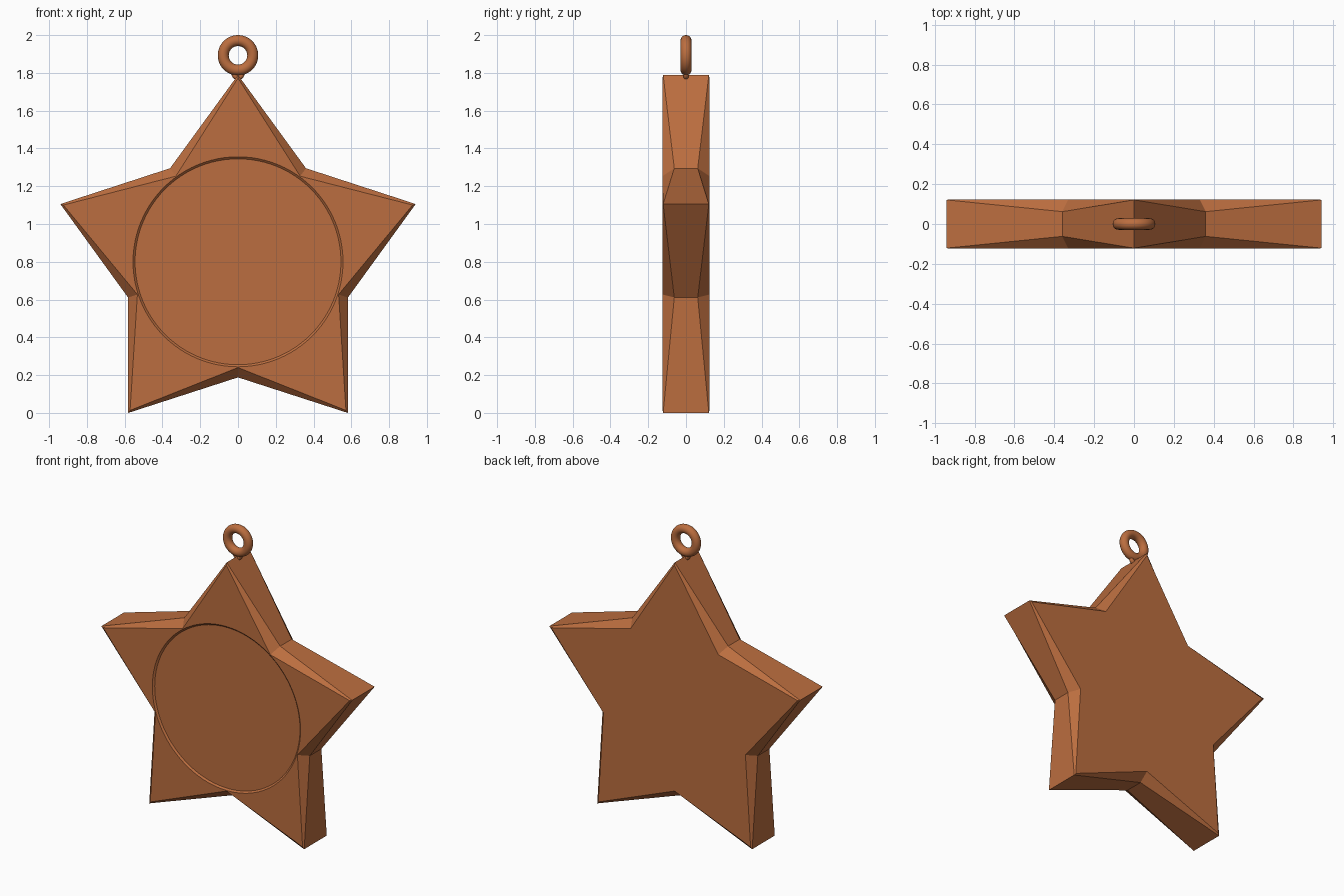
import bpy, bmesh, math

if "Cube" in bpy.data.objects:
    bpy.data.objects.remove(bpy.data.objects["Cube"])

CZ = 0.80      # star centre height
HALF = 0.124   # half thickness

copper = bpy.data.materials.new("copper")
copper.diffuse_color = (0.50, 0.155, 0.05, 1)
copper.use_nodes = True
copper.node_tree.nodes["Principled BSDF"].inputs["Base Color"].default_value = copper.diffuse_color


def star_ring(bm, r_tip, y_tip, r_in, y_in):
    ring = []
    for i in range(10):
        a = math.pi / 2 - i * math.pi / 5
        r, y = (r_tip, y_tip) if i % 2 == 0 else (r_in, y_in)
        ring.append(bm.verts.new((r * math.cos(a), y, CZ + r * math.sin(a))))
    return ring


# star body: front outline, two ridge outlines, back outline
bm = bmesh.new()
rings = [star_ring(bm, 0.972, -HALF, 0.56, -HALF),
         star_ring(bm, 0.989, -HALF + 0.003, 0.612, -0.062),
         star_ring(bm, 0.989, HALF - 0.003, 0.612, 0.062),
         star_ring(bm, 0.972, HALF, 0.56, HALF)]
for a, b in zip(rings, rings[1:]):
    for i in range(10):
        j = (i + 1) % 10
        bm.faces.new((a[i], a[j], b[j], b[i]))
bm.faces.new(rings[0])
bm.faces.new(rings[-1])
bmesh.ops.recalc_face_normals(bm, faces=bm.faces)
mesh = bpy.data.meshes.new("star_body")
bm.to_mesh(mesh)
bm.free()
star = bpy.data.objects.new("star_body", mesh)
bpy.context.collection.objects.link(star)
mesh.materials.append(copper)

# shallow round recess in the front, with a sloped wall
depth, slope = 0.01, 0.011
bpy.ops.mesh.primitive_cone_add(vertices=96, radius1=0.545, radius2=0.545 + 2 * slope,
                                depth=2 * depth, location=(0, -HALF, CZ),
                                rotation=(math.pi / 2, 0, 0))
cutter = bpy.context.object
cutter.name = "recess_cutter"
cutter.data.materials.append(copper)
cut = star.modifiers.new("recess", 'BOOLEAN')
cut.operation = 'DIFFERENCE'
cut.solver = 'EXACT'
cut.object = cutter
bpy.context.view_layer.objects.active = star
bpy.ops.object.select_all(action='DESELECT')
star.select_set(True)
bpy.ops.object.modifier_apply(modifier="recess")
bpy.data.objects.remove(cutter)


# hanging ring and the small link under it
def loop(name, z, major, minor):
    bpy.ops.mesh.primitive_torus_add(major_segments=48, minor_segments=20,
                                     major_radius=major, minor_radius=minor,
                                     location=(0, 0, z), rotation=(math.pi / 2, 0, 0))
    ob = bpy.context.object
    ob.name = name
    ob.data.materials.append(copper)
    bpy.ops.object.shade_smooth()


loop("hanging_ring", 1.893, 0.078, 0.029)
loop("small_link", 1.797, 0.021, 0.014)
